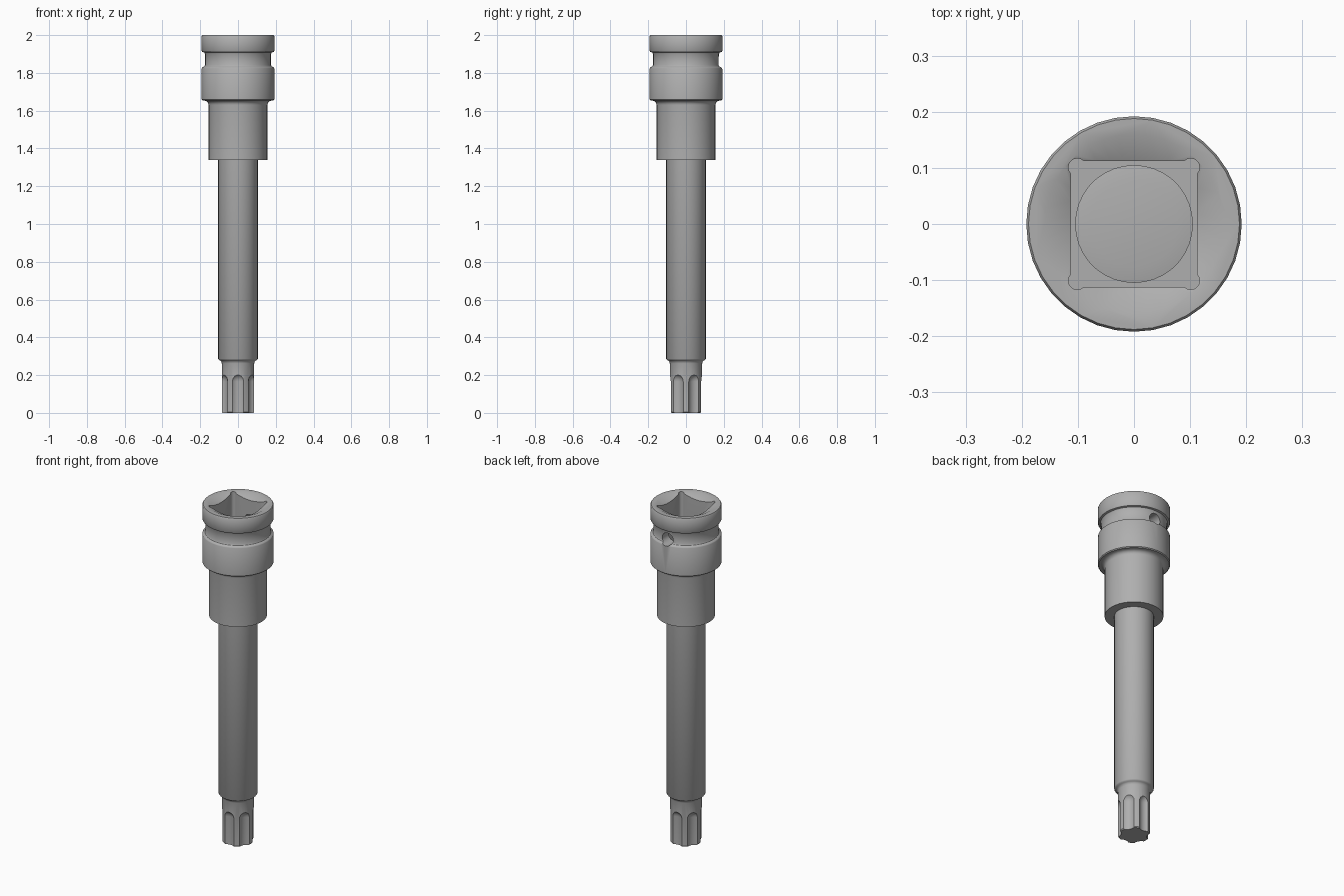
import bpy, bmesh
from math import cos, sin, pi, radians

if "Cube" in bpy.data.objects:
    bpy.data.objects.remove(bpy.data.objects["Cube"])

steel = bpy.data.materials.new("dark_steel")
steel.diffuse_color = (0.43, 0.43, 0.43, 1)
steel.use_nodes = True
steel.node_tree.nodes["Principled BSDF"].inputs["Base Color"].default_value = steel.diffuse_color


def finish(name, bm):
    bmesh.ops.remove_doubles(bm, verts=bm.verts, dist=1e-5)
    bmesh.ops.recalc_face_normals(bm, faces=bm.faces)
    me = bpy.data.meshes.new(name)
    bm.to_mesh(me)
    bm.free()
    me.materials.append(steel)
    ob = bpy.data.objects.new(name, me)
    bpy.context.collection.objects.link(ob)
    return ob


def lathe(bm, profile, segs, cx=0.0, cy=0.0):
    """Revolve (radius, z) points about a vertical axis and cap the ends."""
    rings = [[bm.verts.new((cx + r * cos(2 * pi * i / segs), cy + r * sin(2 * pi * i / segs), z))
              for i in range(segs)] for r, z in profile]
    for a, b in zip(rings, rings[1:]):
        for i in range(segs):
            j = (i + 1) % segs
            bm.faces.new((a[i], a[j], b[j], b[i]))
    bm.faces.new(rings[0])
    bm.faces.new(rings[-1])


def arc(cr, cz, rad, a0, a1, n=5):
    return [(cr + rad * cos(radians(a0 + (a1 - a0) * i / n)),
             cz + rad * sin(radians(a0 + (a1 - a0) * i / n))) for i in range(n + 1)]


def cut(ob, cutter):
    cutter.hide_render = True
    mod = ob.modifiers.new("cut", 'BOOLEAN')
    mod.operation, mod.solver, mod.object = 'DIFFERENCE', 'EXACT', cutter
    bpy.context.view_layer.objects.active = ob
    bpy.ops.object.modifier_apply(modifier=mod.name)
    bpy.data.objects.remove(cutter)


def smooth(ob):
    bpy.ops.object.select_all(action='DESELECT')
    ob.select_set(True)
    bpy.context.view_layer.objects.active = ob
    bpy.ops.object.shade_smooth_by_angle(angle=radians(35))


# Drive socket: stepped body with retaining groove
bm = bmesh.new()
profile = [(0.156, 1.34)]
profile += arc(0.179, 1.63, 0.023, 180, 90)
profile += [(0.187, 1.654), (0.192, 1.659), (0.192, 1.824), (0.189, 1.829), (0.179, 1.834)]
profile += [(0.175, 1.842), (0.175, 1.9), (0.179, 1.908), (0.189, 1.911),
            (0.192, 1.916), (0.192, 1.994), (0.188, 2.0)]
lathe(bm, profile, 36)
socket = finish("drive_socket", bm)

# Square drive recess with relieved round corners
FLOOR = 1.66
bm = bmesh.new()
outline = []
for k in range(4):
    c, s = cos(k * pi / 2), sin(k * pi / 2)
    outline += [(x * c - y * s, x * s + y * c) for x, y in arc(0.101, 0.101, 0.016, -45, 135, 8)]
base = bm.faces.new([bm.verts.new((x, y, FLOOR)) for x, y in outline])
ext = bmesh.ops.extrude_face_region(bm, geom=[base])
bmesh.ops.translate(bm, vec=(0, 0, 0.5),
                    verts=[v for v in ext["geom"] if isinstance(v, bmesh.types.BMVert)])
cut(socket, finish("square_cutter", bm))

# Conical lead-in at the mouth
bm = bmesh.new()
lathe(bm, [(0.096, 1.968), (0.16, 2.0), (0.18, 2.01)], 36)
cut(socket, finish("lead_in_cutter", bm))

# Pin hole through the back wall of the groove
bm = bmesh.new()
lathe(bm, [(0.036, 0.05), (0.036, 0.3)], 20)
for v in bm.verts:
    v.co = (v.co.x, v.co.z, 1.857 + v.co.y)
cut(socket, finish("pin_hole_cutter", bm))
smooth(socket)

# Bit: shank running up into the recess, with a narrower tip
bm = bmesh.new()
lathe(bm, [(0.082, 0.0), (0.086, 0.005), (0.086, 0.262), (0.089, 0.272), (0.095, 0.277),
           (0.101, 0.28), (0.105, 0.286), (0.105, FLOOR + 0.005), (0.078, FLOOR + 0.01)], 36)
bit = finish("splined_bit", bm)

# Six shallow flutes with rounded run-outs
bm = bmesh.new()
for k in range(6):
    a = radians(30 + 60 * k)
    lathe(bm, [(0.0435, -0.05)] + arc(0, 0.166, 0.0435, 0, 87, 6), 28,
          0.112 * cos(a), 0.112 * sin(a))
cut(bit, finish("flute_cutter", bm))
smooth(bit)
